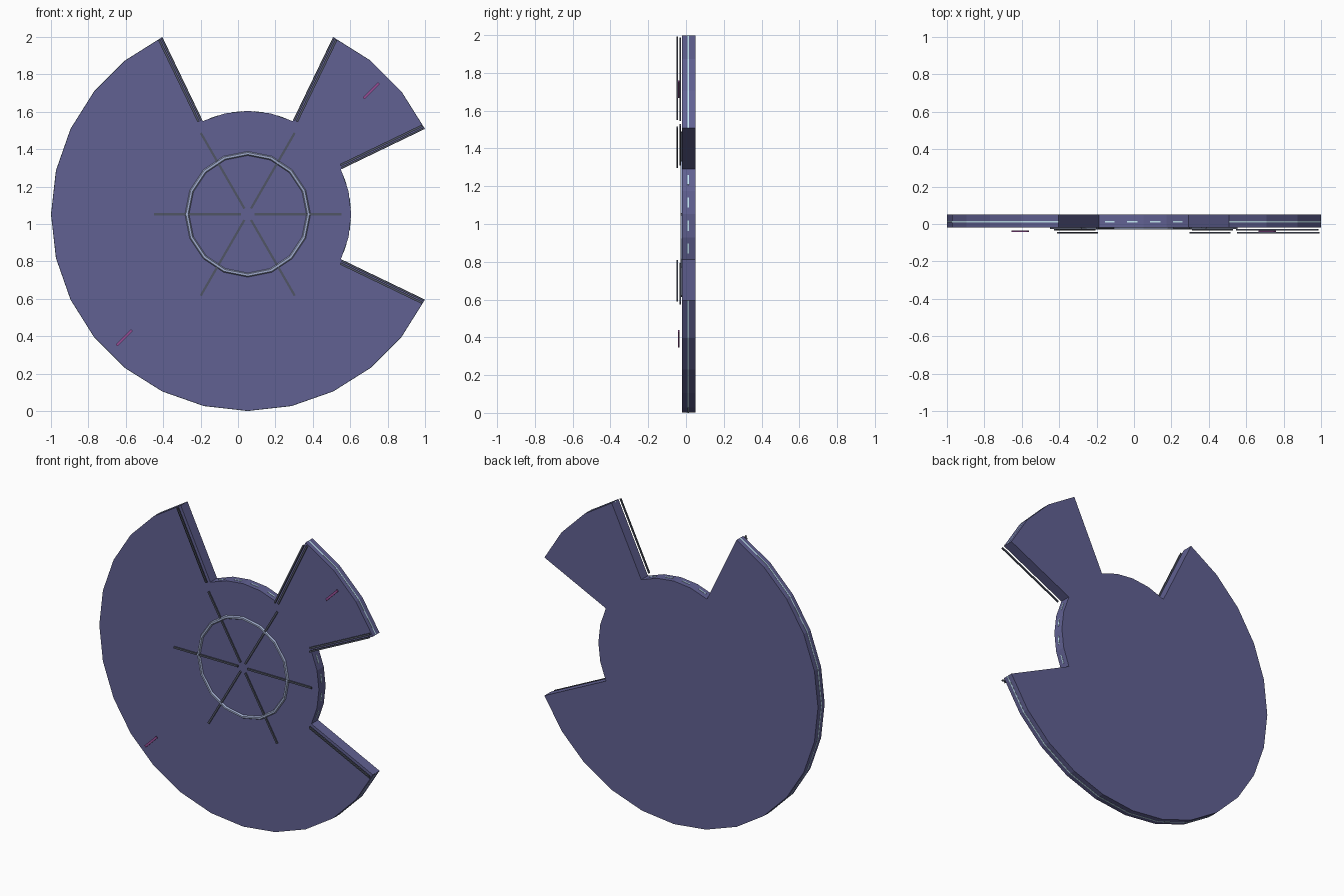
import bpy, bmesh
from math import sin, cos, pi, radians
from mathutils import Matrix, Vector

if "Cube" in bpy.data.objects:
    bpy.data.objects.remove(bpy.data.objects["Cube"])

CX, CZ = 0.052, 1.052       # disc centre in the front plane
R, HUB = 1.051, 0.553       # outer and notch radius
STEP = 2 * pi / 28


def material(name, rgb):
    m = bpy.data.materials.new(name)
    m.diffuse_color = (*rgb, 1)
    m.use_nodes = True
    m.node_tree.nodes["Principled BSDF"].inputs["Base Color"].default_value = m.diffuse_color
    return m


BLUE = material("plate_blue", (0.12, 0.12, 0.29))
DARK = material("rod_slate", (0.08, 0.09, 0.13))
PALE = material("ring_pale", (0.36, 0.42, 0.62))
GLOW = material("strip_light", (0.55, 0.8, 0.9))
PINK = material("marker_magenta", (0.32, 0.08, 0.32))


def finish(bm, name, mat):
    bmesh.ops.recalc_face_normals(bm, faces=bm.faces)
    me = bpy.data.meshes.new(name)
    bm.to_mesh(me)
    bm.free()
    ob = bpy.data.objects.new(name, me)
    me.materials.append(mat)
    bpy.context.collection.objects.link(ob)
    return ob


def polar(r, a):
    return (CX + r * cos(a), CZ + r * sin(a))


def slab(name, outline, y0, y1, mat):
    """Extrude an outline of the front plane from y0 to y1."""
    bm = bmesh.new()
    f = bm.faces.new([bm.verts.new((x, y0, z)) for x, z in outline])
    ext = bmesh.ops.extrude_face_region(bm, geom=[f])
    bmesh.ops.translate(bm, vec=(0, y1 - y0, 0),
                        verts=[v for v in ext["geom"] if isinstance(v, bmesh.types.BMVert)])
    return finish(bm, name, mat)


def bar(name, r0, r1, ang, side, y, width, depth, mat):
    """Box lying along a radius, shifted sideways by 'side'."""
    bm = bmesh.new()
    bmesh.ops.create_cube(bm, size=1)
    m = (Matrix.Translation((CX, y, CZ)) @ Matrix.Rotation(-ang, 4, 'Y')
         @ Matrix.Translation(((r0 + r1) / 2, 0, side))
         @ Matrix.Diagonal((r1 - r0, depth, width, 1)))
    bmesh.ops.transform(bm, matrix=m, verts=bm.verts)
    return finish(bm, name, mat)


# notched disc: outer arcs alternate with hub arcs
arcs = [(2, 5, R), (5, 9, HUB), (9, 26, R), (26, 30, HUB)]
slab("notched_disc", [polar(r, k * STEP) for a, b, r in arcs for k in range(a, b + 1)],
     -0.02, 0.05, BLUE)

# light strips: continuous on the outer rim, dashes on the notch floors
for a, b, r in arcs:
    if r == R:
        ks = range(a, b + 1)
        outline = [polar(R + 0.001, k * STEP) for k in ks]
        outline += [polar(R - 0.01, k * STEP) for k in reversed(ks)]
        slab("rim_light_strip", outline, 0.009, 0.017, GLOW)
    else:
        flat = HUB * cos(STEP / 2)
        for k in range(a, b):
            bar("notch_light_dash", flat - 0.01, flat + 0.002, (k + 0.5) * STEP, 0,
                0.013, 0.055, 0.008, GLOW)

# paired rods along the four notch edges, offset toward the solid side
for k, s in ((2, 1), (5, -1), (9, 1), (26, -1)):
    bar("notch_edge_rod_front", 0.56, 1.045, k * STEP, s * 0.006, -0.046, 0.01, 0.008, DARK)
    bar("notch_edge_rod_rear", 0.56, 1.045, k * STEP, s * 0.022, -0.031, 0.012, 0.008, DARK)

# six spokes on the hub face
for i in range(6):
    bar("hub_spoke", 0.035, 0.502, i * pi / 3, 0, -0.022, 0.012, 0.012, DARK)

# low-sided hub ring
bm = bmesh.new()
rings = []
for i in range(16):
    a = i * pi / 8
    rings.append([bm.verts.new((CX + (0.325 + 0.011 * cos(t)) * cos(a), -0.02 + 0.011 * sin(t),
                                CZ + (0.325 + 0.011 * cos(t)) * sin(a)))
                  for t in [j * pi / 3 for j in range(6)]])
for i in range(16):
    p, q = rings[i], rings[(i + 1) % 16]
    for j in range(6):
        bm.faces.new((p[j], p[(j + 1) % 6], q[(j + 1) % 6], q[j]))
finish(bm, "hub_ring", PALE)

# two small diagonal markers
for ang in (45, 225):
    bar("face_marker", 0.876, 0.992, radians(ang), 0, -0.038, 0.014, 0.008, PINK)
